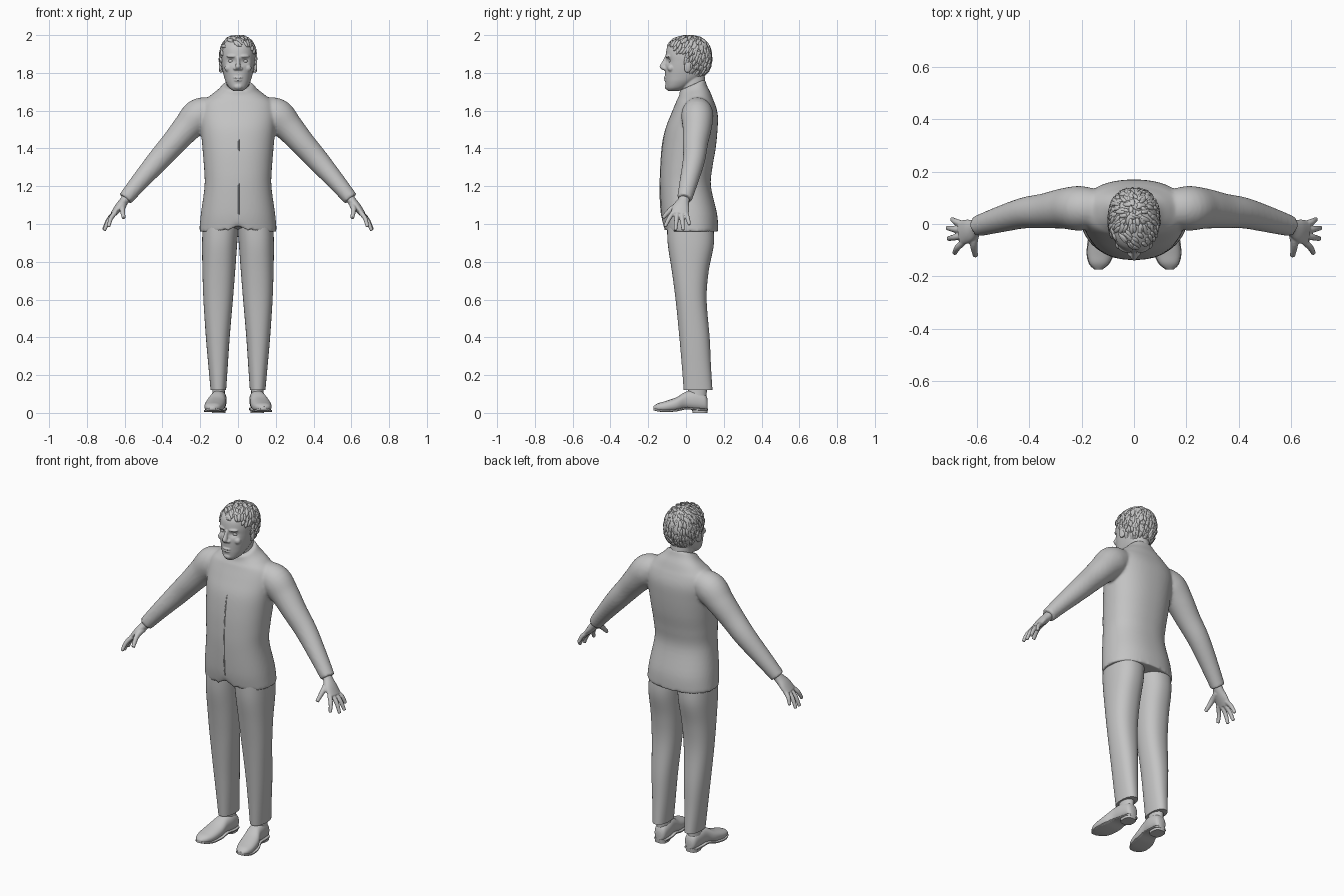
import bpy, bmesh, math, random
from mathutils import Vector, Matrix

if "Cube" in bpy.data.objects:
    bpy.data.objects.remove(bpy.data.objects["Cube"], do_unlink=True)

X, Y, Z = Vector((1, 0, 0)), Vector((0, 1, 0)), Vector((0, 0, 1))
random.seed(4)

grey = bpy.data.materials.new("plain_grey")
grey.use_nodes = True
GREY = (0.55, 0.55, 0.55, 1)
grey.diffuse_color = GREY
grey.node_tree.nodes["Principled BSDF"].inputs["Base Color"].default_value = GREY


def smooth_rings(rings, steps):
    """Catmull-Rom interpolation of ring values."""
    out, last = [], len(rings) - 1
    for i in range(last):
        a, b, c, d = (rings[max(0, min(last, i + k))] for k in (-1, 0, 1, 2))
        for s in range(steps):
            t = s / steps
            out.append([q + 0.5 * t * (r - p + t * (2*p - 5*q + 4*r - e + t * (3*(q - r) + e - p)))
                        for p, q, r, e in zip(a, b, c, d)])
    return out + [list(rings[-1])]


def loft(bm, rings, axes=None, power=2.0, sides=32, steps=5):
    """Skin rings (cx, cy, cz, ru, rv); without axes they follow the path."""
    rings = smooth_rings(rings, steps)
    centres = [Vector(r[:3]) for r in rings]
    loops, made = [], []
    for i, ring in enumerate(rings):
        if axes:
            u, v = axes
        else:
            t = (centres[min(i + 1, len(rings) - 1)] - centres[max(i - 1, 0)]).normalized()
            u = t.cross(Y).normalized()
            v = u.cross(t)
        loop = []
        for k in range(sides):
            a = math.tau * k / sides
            c, s = math.cos(a), math.sin(a)
            pu = math.copysign(abs(c) ** (2 / power), c) * ring[3]
            pv = math.copysign(abs(s) ** (2 / power), s) * ring[4]
            loop.append(bm.verts.new(centres[i] + u * pu + v * pv))
        loops.append(loop)
        made += loop
    for lo, hi in zip(loops, loops[1:]):
        for k in range(sides):
            n = (k + 1) % sides
            bm.faces.new((lo[k], lo[n], hi[n], hi[k]))
    bm.faces.new(loops[0][::-1])
    bm.faces.new(loops[-1])
    return made


def upright(rows):
    """Rows (z, half width, front y, back y) to rings."""
    return [(0, (f + b) / 2, z, w, (b - f) / 2) for z, w, f, b in rows]


def ball(bm, centre, radii, turn=Matrix(), detail=3):
    m = Matrix.Translation(centre) @ turn @ Matrix.Diagonal((*radii, 1))
    bmesh.ops.create_icosphere(bm, subdivisions=detail, radius=1, matrix=m)


def finish(name, bm, voxel=0, relax=0, angle=50):
    bmesh.ops.recalc_face_normals(bm, faces=bm.faces)
    mesh = bpy.data.meshes.new(name)
    bm.to_mesh(mesh)
    bm.free()
    mesh.materials.append(grey)
    ob = bpy.data.objects.new(name, mesh)
    bpy.context.collection.objects.link(ob)
    bpy.ops.object.select_all(action='DESELECT')
    ob.select_set(True)
    bpy.context.view_layer.objects.active = ob
    if voxel:
        m = ob.modifiers.new("blend", 'REMESH')
        m.mode, m.voxel_size, m.use_smooth_shade = 'VOXEL', voxel, True
        m = ob.modifiers.new("relax", 'SMOOTH')
        m.factor, m.iterations = 0.5, relax
    else:
        bpy.ops.object.shade_smooth_by_angle(angle=math.radians(angle))
    return ob


# Jacket: body and sleeves blended into one skin
bm = bmesh.new()
body = loft(bm, upright([
    (.96, .205, -.115, .17), (1.05, .197, -.13, .165), (1.2, .177, -.137, .132),
    (1.3, .18, -.135, .14), (1.4, .188, -.127, .157), (1.5, .197, -.11, .167),
    (1.58, .203, -.08, .168), (1.64, .19, -.055, .152), (1.68, .145, -.04, .132),
    (1.71, .105, -.034, .112), (1.74, .078, -.034, .1)]), (X, Y), 2.3, 64)
for v in body:
    if v.co.z > 1.66:      # collar rises to the nape
        v.co.z += (v.co.y - .04) * .45 * (v.co.z - 1.66) / .08
    if v.co.z < 1 and v.co.y < 0:      # rounded front opening at the hem
        v.co.z += .03 * max(0, 1 - abs(v.co.x) / .05) ** 2
for s in (1, -1):
    loft(bm, [(s * x, y, z, r, q) for x, y, z, r, q in [
        (.13, .06, 1.605, .07, .07), (.205, .06, 1.575, .09, .085), (.27, .059, 1.51, .077, .077),
        (.34, .05, 1.43, .067, .067), (.42, .042, 1.34, .06, .059),
        (.52, .015, 1.225, .048, .049), (.597, -.008, 1.133, .039, .04)]])
finish("jacket", bm, .008, 6)

# Front closing edge of the jacket
bm = bmesh.new()
loft(bm, [(.004, -.114, 1.0, .003, .004), (.004, -.13, 1.06, .003, .004), (.004, -.136, 1.2, .003, .004),
          (.004, -.126, 1.4, .003, .004), (.004, -.107, 1.5, .003, .004)], (X, Y), sides=8)
finish("jacket_front_edge", bm)

SHOE = [(.115, .1, .02, .014, .07), (.1, .1, .035, .012, .1), (.05, .102, .042, .014, .118),
        (0, .108, .043, .018, .112), (-.05, .119, .052, .008, .083), (-.11, .128, .05, .004, .062),
        (-.15, .133, .037, .008, .05), (-.173, .136, .014, .014, .034)]

for s, side in ((1, "left"), (-1, "right")):
    # Trouser leg
    bm = bmesh.new()
    loft(bm, [(s * (i + o) / 2, (f + b) / 2, z, (o - i) / 2, (b - f) / 2) for z, i, o, f, b in [
        (.12, .063, .145, -.012, .14), (.25, .054, .157, -.022, .132), (.4, .044, .17, -.035, .125),
        (.6, .027, .183, -.055, .109), (.75, .015, .188, -.075, .12),
        (.9, .004, .19, -.097, .148), (1.03, -.008, .185, -.1, .14)]], (X, Y), 2.3, 40)
    finish(side + "_trouser_leg", bm)

    # Ankle
    bm = bmesh.new()
    loft(bm, [(s * .103, .055, .06, .036, .052), (s * .103, .06, .11, .033, .05),
              (s * .103, .064, .2, .032, .05)], (X, Y))
    finish(side + "_ankle", bm)

    # Shoe upper, sole and heel
    bm = bmesh.new()
    loft(bm, [(s * x, y, (lo + hi) / 2, w, (hi - lo) / 2) for y, x, w, lo, hi in SHOE], (X, Z), 2.3)
    finish(side + "_shoe", bm)
    bm = bmesh.new()
    loft(bm, [(s * x, y, lo + .006, w + .003, .006) for y, x, w, lo, hi in SHOE], (X, Z), 5)
    finish(side + "_shoe_sole", bm, angle=35)
    bm = bmesh.new()
    loft(bm, [(s * .102, .074, 0, .036, .04), (s * .102, .074, .022, .038, .042)], (X, Y), 2.8, steps=1)
    finish(side + "_shoe_heel", bm, angle=35)

    # Hand: palm, four fingers and a thumb
    bm = bmesh.new()
    loft(bm, [(s * .575, -.004, 1.16, .025, .028), (s * .6, -.012, 1.125, .024, .03),
              (s * .63, -.026, 1.09, .022, .044), (s * .662, -.034, 1.05, .015, .048)])
    tips = [(.695, .018, .995), (.712, -.015, .968), (.708, -.056, .965), (.685, -.112, .985)]
    for k, (x, y, z) in enumerate(tips):
        root = Vector((.65, -.002 - .022 * k, 1.06))
        tip = Vector((x, y, z))
        mid = root.lerp(tip, .5) + Vector((.006, 0, .006))
        loft(bm, [(s * p.x, p.y, p.z, r, r) for p, r in
                  ((root, .013), (mid, .012), (tip, .009))], sides=14)
    loft(bm, [(s * .605, -.025, 1.105, .018, .018), (s * .612, -.075, 1.08, .015, .015),
              (s * .605, -.122, 1.032, .01, .01)], sides=14)
    finish(side + "_hand", bm, .004, 2)

    # Ear
    bm = bmesh.new()
    lean = Matrix.Rotation(s * .25, 4, 'Z') @ Matrix.Rotation(-.2, 4, 'X')
    ball(bm, (s * .09, .012, 1.835), (.01, .021, .035), lean)
    bmesh.ops.create_uvsphere(bm, u_segments=16, v_segments=8, radius=.01,
                              matrix=Matrix.Translation((s * .09, .004, 1.812)))
    finish(side + "_ear", bm)

    # Eye
    bm = bmesh.new()
    ball(bm, (s * .036, -.078, 1.862), (.017, .014, .011))
    finish(side + "_eye", bm)

# Head with neck, nose, brows, lips and chin
bm = bmesh.new()
skull = loft(bm, upright([
    (1.703, .022, -.095, -.04), (1.72, .046, -.105, 0), (1.75, .064, -.109, .05),
    (1.78, .074, -.111, .09), (1.82, .083, -.111, .113), (1.86, .088, -.109, .123),
    (1.9, .09, -.107, .125), (1.94, .083, -.098, .118), (1.97, .062, -.07, .095),
    (1.985, .03, -.03, .06)]), (X, Y), 2.2, 64)
for v in skull:      # eye sockets
    if v.co.y < -.03:
        d = ((abs(v.co.x) - .036) / .02) ** 2 + ((v.co.z - 1.864) / .016) ** 2
        v.co.y += .016 * math.exp(-d)
loft(bm, [(0, .04, 1.64, .07, .065), (0, .04, 1.7, .062, .064),
          (0, .038, 1.76, .06, .064), (0, .035, 1.81, .06, .06)], (X, Y))
loft(bm, [(0, -.1, 1.885, .009, .012), (0, -.112, 1.86, .01, .014),
          (0, -.122, 1.832, .014, .018), (0, -.112, 1.815, .013, .012)], (X, Y))
for s in (1, -1):
    ball(bm, (s * .015, -.112, 1.823), (.01, .012, .009))
    ball(bm, (s * .036, -.097, 1.888), (.026, .011, .008), Matrix.Rotation(s * .35, 4, 'Z'))
    ball(bm, (s * .05, -.08, 1.825), (.022, .018, .02))
ball(bm, (0, -.108, 1.775), (.025, .01, .006))
ball(bm, (0, -.107, 1.761), (.021, .01, .006))
ball(bm, (0, -.098, 1.727), (.024, .015, .016))
finish("head", bm, .004, 3)


# Hair: cap with overlapping locks, trimmed along the hairline
MIDDLE, SIZE = Vector((0, .012, 1.88)), Vector((.094, .12, .113))


def on_scalp(d):
    n = sum(abs(c) ** 2.4 for c in d) ** (1 / 2.4)
    return MIDDLE + Vector(c / n * r for c, r in zip(d, SIZE))


def hairline(y):
    return 1.945 - .175 * max(0, min(1, (y + .075) / .115))


bm = bmesh.new()
bmesh.ops.create_icosphere(bm, subdivisions=5, radius=1)
for v in bm.verts:
    v.co = on_scalp(v.co.normalized())
trim = [v for v in bm.verts if v.co.z < hairline(v.co.y)]
bmesh.ops.delete(bm, geom=trim, context='VERTS')
finish("hair_cap", bm)

bm = bmesh.new()
crown = Vector((0, .06, 2.0))
count = 0
while count < 330:
    d = Vector(random.gauss(0, 1) for _ in range(3)).normalized()
    p = on_scalp(d)
    if p.z < hairline(p.y) + .006:
        continue
    count += 1
    out = Vector(c / r for c, r in zip(d, SIZE)).normalized()
    flow = p - crown + Vector(random.uniform(-.03, .03) for _ in range(3))
    if p.y < -.03 and p.z > 1.93:      # fringe swept to one side
        flow += Vector((.08, 0, .02))
    along = (flow - out * flow.dot(out)).normalized()
    turn = Matrix((along, out.cross(along), out)).transposed().to_4x4()
    ball(bm, p, (random.uniform(.016, .027), .009, .007), turn @ Matrix.Rotation(.12, 4, 'Y'), 2)
finish("hair_locks", bm)
